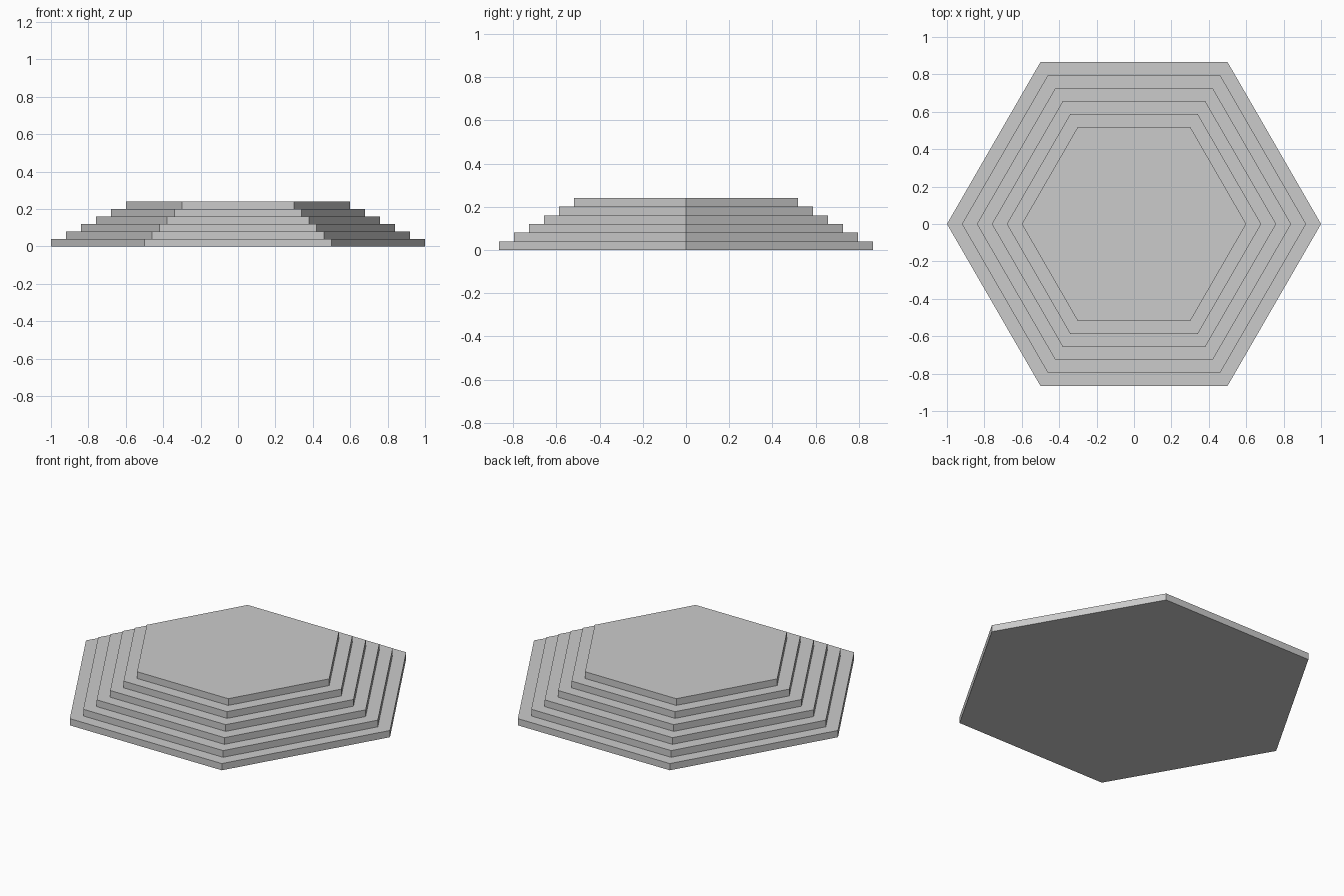
import bpy, bmesh
from math import cos, sin, pi

if "Cube" in bpy.data.objects:
    bpy.data.objects.remove(bpy.data.objects["Cube"])

SIDES, STEPS = 6, 6
STEP_HEIGHT, STEP_INSET = 0.04, 0.08

bm = bmesh.new()


def ring(radius, z):
    return [bm.verts.new((radius * cos(2 * pi * i / SIDES),
                          radius * sin(2 * pi * i / SIDES), z))
            for i in range(SIDES)]


# Stepped outline: a riser for each step, treads in between
rings = []
for s in range(STEPS):
    radius = 1 - s * STEP_INSET
    rings.append(ring(radius, s * STEP_HEIGHT))
    rings.append(ring(radius, (s + 1) * STEP_HEIGHT))

# Risers and treads
for lower, upper in zip(rings, rings[1:]):
    for i in range(SIDES):
        j = (i + 1) % SIDES
        bm.faces.new((lower[i], lower[j], upper[j], upper[i]))

# Underside and top platform
bm.faces.new(rings[0][::-1])
bm.faces.new(rings[-1])
bmesh.ops.recalc_face_normals(bm, faces=bm.faces)

mesh = bpy.data.meshes.new("stepped_platform")
bm.to_mesh(mesh)
bm.free()
bpy.context.collection.objects.link(bpy.data.objects.new("stepped_platform", mesh))
